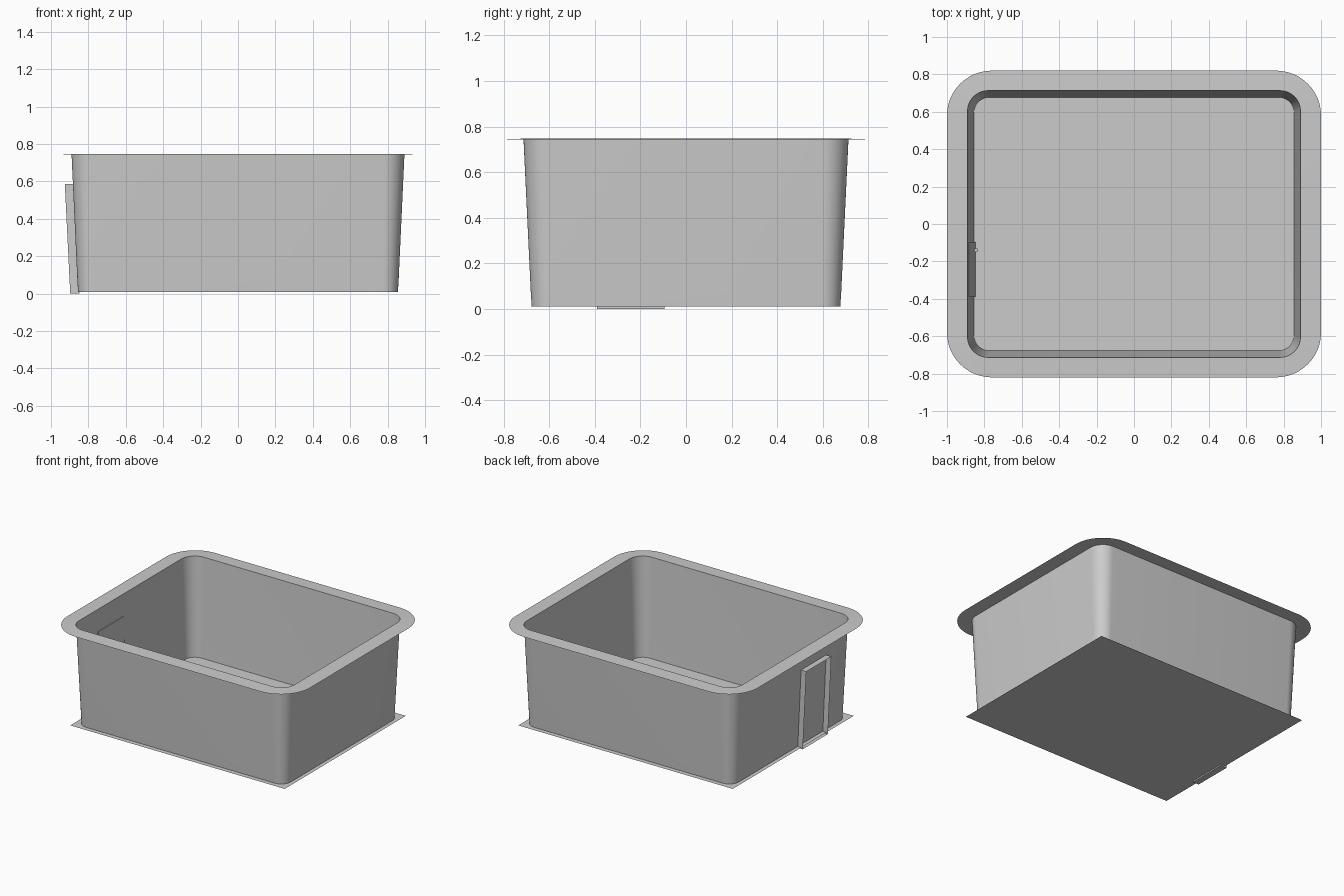
import bpy, bmesh, math

if "Cube" in bpy.data.objects:
    bpy.data.objects.remove(bpy.data.objects["Cube"])


def rounded_ring(hx, hy, r, z, n=12):
    """Points of a rounded rectangle at height z."""
    pts = []
    for k, (sx, sy) in enumerate([(1, 1), (-1, 1), (-1, -1), (1, -1)]):
        for i in range(n + 1):
            a = math.pi / 2 * (k + i / n)
            pts.append((sx * (hx - r) + r * math.cos(a),
                        sy * (hy - r) + r * math.sin(a), z))
    return pts


def make(name, verts, faces, smooth=False):
    mesh = bpy.data.meshes.new(name)
    mesh.from_pydata(verts, [], faces)
    ob = bpy.data.objects.new(name, mesh)
    bpy.context.collection.objects.link(ob)
    if smooth:
        bpy.ops.object.select_all(action='DESELECT')
        ob.select_set(True)
        bpy.context.view_layer.objects.active = ob
        bpy.ops.object.shade_smooth_by_angle(angle=math.radians(30))
    return ob


def loft(name, rings):
    n = len(rings[0])
    verts = [p for ring in rings for p in ring]
    faces = [(j * n + i, (j + 1) * n + i, (j + 1) * n + (i + 1) % n, j * n + (i + 1) % n)
             for j in range(len(rings) - 1) for i in range(n)]
    return make(name, verts, faces, True)


# Thin flat rim around the opening
opening = rounded_ring(0.89, 0.713, 0.11, 0.747)
loft("rim", [opening, rounded_ring(1.0, 0.82, 0.24, 0.743)])

# Tapered side walls with a crease near the floor
loft("basin_walls", [opening,
                     rounded_ring(0.859, 0.681, 0.085, 0.075),
                     rounded_ring(0.855, 0.677, 0.08, 0.01)])

# Square-cornered floor sheet, a little wider than the walls
px, py, pz = 0.885, 0.713, 0.01
make("floor_plate", [(-px, -py, pz), (px, -py, pz), (px, py, pz), (-px, py, pz)],
     [(0, 1, 2, 3)])

# Shallow tray leaning against the left wall, open on its outer side
y0, y1, zt = -0.39, -0.095, 0.587
make("side_channel",
     [(-0.848, y0, 0), (-0.848, y1, 0), (-0.878, y1, zt), (-0.878, y0, zt),
      (-0.897, y0, 0), (-0.897, y1, 0), (-0.926, y1, zt), (-0.926, y0, zt)],
     [(0, 1, 2, 3), (0, 4, 5, 1), (1, 5, 6, 2), (2, 6, 7, 3), (3, 7, 4, 0)])

# Small tab on the inside of the channel
bpy.ops.mesh.primitive_cube_add(size=0.02, location=(-0.848, -0.14, 0.021))
bpy.context.object.name = "channel_tab"
